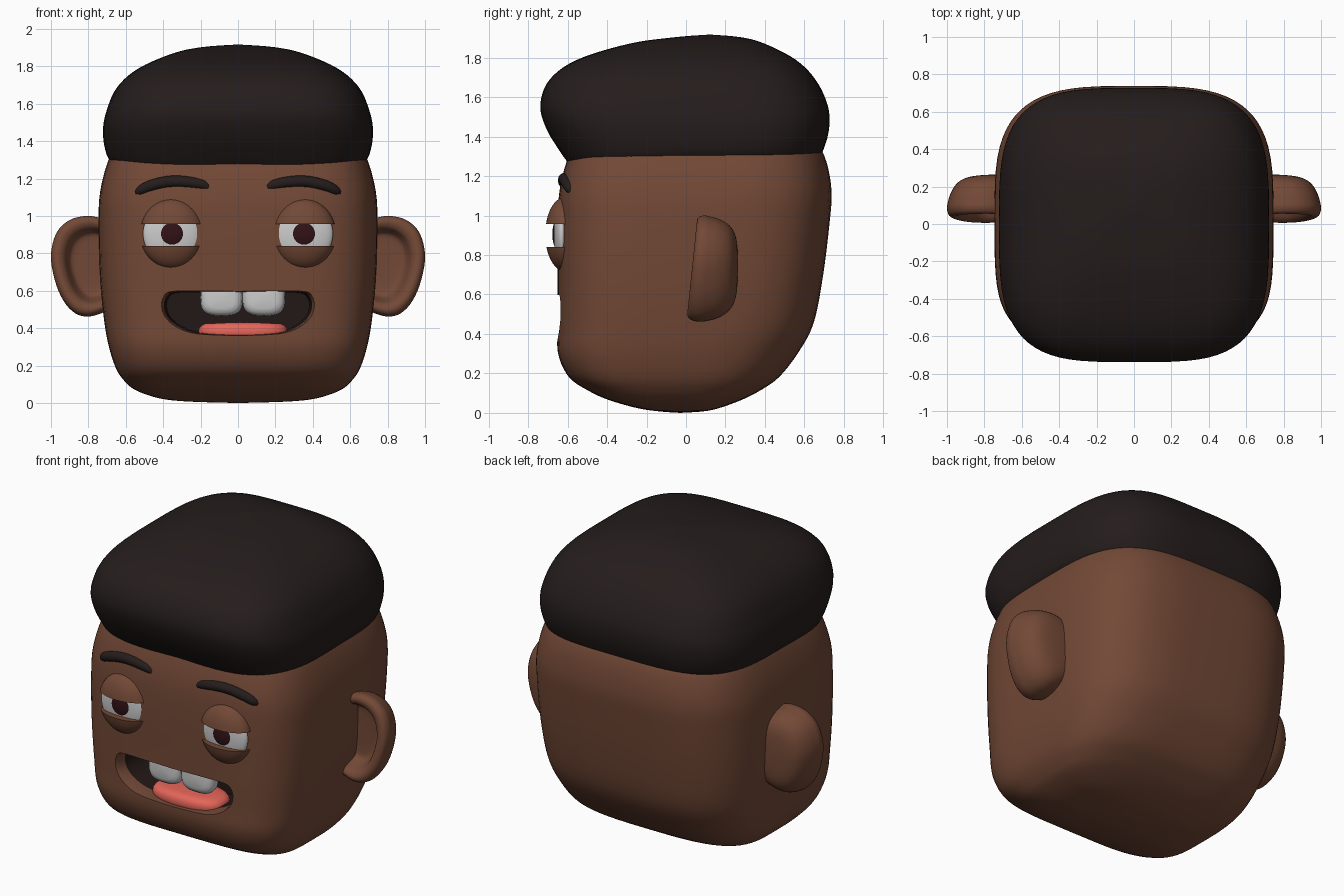
import bpy, bmesh, math
from mathutils import Vector, Matrix

if "Cube" in bpy.data.objects:
    bpy.data.objects.remove(bpy.data.objects["Cube"])


def material(name, *rgb):
    m = bpy.data.materials.new(name)
    m.diffuse_color = (*rgb, 1)
    m.use_nodes = True
    m.node_tree.nodes["Principled BSDF"].inputs["Base Color"].default_value = m.diffuse_color
    return m


SKIN = material("skin", .17, .066, .037)
HAIR = material("hair_dark", .018, .012, .0115)
DARK = material("mouth_dark", .016, .009, .008)
WHITE = material("off_white", .75, .75, .75)
IRIS = material("iris_brown", .03, .006, .008)
PINK = material("tongue_pink", .78, .13, .1)


def smooth(ob, angle=40):
    bpy.ops.object.select_all(action='DESELECT')
    ob.select_set(True)
    bpy.context.view_layer.objects.active = ob
    bpy.ops.object.shade_smooth_by_angle(angle=math.radians(angle))


def finish(name, bm, *mats):
    bmesh.ops.recalc_face_normals(bm, faces=bm.faces[:])
    me = bpy.data.meshes.new(name)
    bm.to_mesh(me)
    bm.free()
    for m in mats:
        me.materials.append(m)
    ob = bpy.data.objects.new(name, me)
    bpy.context.collection.objects.link(ob)
    smooth(ob)
    return ob


def spline(rows, steps=5):
    """Catmull-Rom through rows of numbers."""
    p = [rows[0]] + list(rows) + [rows[-1]]
    out = []
    for i in range(1, len(p) - 2):
        for k in range(steps):
            t = k / steps
            out.append(tuple(.5 * (2 * b + (c - a) * t + (2 * a - 5 * b + 4 * c - d) * t * t
                                   + (3 * b - a - 3 * c + d) * t ** 3)
                             for a, b, c, d in zip(*p[i - 1:i + 3])))
    return out + [tuple(rows[-1])]


def loft(rings):
    bm = bmesh.new()
    vs = [[bm.verts.new(c) for c in r] for r in rings]
    n = len(vs[0])
    for a, b in zip(vs, vs[1:]):
        for i in range(n):
            j = (i + 1) % n
            bm.faces.new((a[i], a[j], b[j], b[i]))
    bmesh.ops.remove_doubles(bm, verts=bm.verts[:], dist=1e-5)
    bmesh.ops.holes_fill(bm, edges=bm.edges[:], sides=0)
    return bm


def squircle(z, hx, yf, yb, nf, nb, seg=72):
    """Rounded-square ring with its own squareness at front and back."""
    pts = []
    for i in range(seg):
        a = 2 * math.pi * i / seg
        c, s = math.cos(a), math.sin(a)
        n = nf if s < 0 else nb
        pts.append(Vector((math.copysign(abs(c) ** (2 / n), c) * max(hx, 0),
                           (yf + yb) / 2 + math.copysign(abs(s) ** (2 / n), s) * (yb - yf) / 2, z)))
    return pts


def ellipsoid(name, loc, rad, mat, cut=None):
    """Ellipsoid, optionally cut flat at height cut[0], keeping side cut[1]."""
    bm = bmesh.new()
    bmesh.ops.create_uvsphere(bm, u_segments=40, v_segments=24, radius=1,
                              matrix=Matrix.Translation(loc) @ Matrix.Diagonal((*rad, 1)))
    if cut:
        bmesh.ops.bisect_plane(bm, geom=bm.verts[:] + bm.edges[:] + bm.faces[:],
                               plane_co=(0, 0, cut[0]), plane_no=(0, 0, -cut[1]), clear_outer=True)
        bmesh.ops.holes_fill(bm, edges=bm.edges[:], sides=0)
    return finish(name, bm, mat)


# Head: stacked rows of height, half width, front, back
HEAD = [(0, 0, -.03, -.03), (.008, .27, -.14, .09), (.025, .42, -.25, .17), (.065, .54, -.39, .28),
        (.11, .6, -.49, .37), (.18, .65, -.592, .47), (.3, .69, -.648, .565), (.45, .717, -.65, .645),
        (.68, .739, -.65, .692), (.95, .746, -.65, .726), (1.13, .737, -.64, .737),
        (1.3, .692, -.595, .702), (1.4, .63, -.53, .63), (1.5, .55, -.45, .55)]
head = finish("head", loft([squircle(*r, 4.2, 3.4) for r in spline(HEAD)]), SKIN, DARK)

# Mouth opening cut into the head, dark inside
half = spline([(0, .597), (.2, .6), (.36, .597), (.403, .57), (.415, .52), (.395, .46),
               (.33, .405), (.22, .37), (0, .36)], 4)
outline = half + [(-x, z) for x, z in half[-2:0:-1]]
bm = loft([[(x * s, y, .485 + (z - .485) * s) for x, z in outline]
           for y, s in ((-.76, 1.04), (-.65, 1), (-.62, .97), (-.56, .95), (-.36, .92))])
for f in bm.faces:
    f.material_index = int(f.calc_center_median().y > -.58)
cutter = finish("mouth_cutter", bm, SKIN, DARK)
cutter.hide_render = True
mod = head.modifiers.new("mouth", 'BOOLEAN')
mod.operation, mod.solver, mod.object = 'DIFFERENCE', 'EXACT', cutter
bpy.context.view_layer.objects.active = head
bpy.ops.object.modifier_apply(modifier=mod.name)
bpy.data.objects.remove(cutter)
smooth(head)

# Hair cap, hairline a little higher at the sides
CAP = [(1.238, .665, -.585, .665), (1.31, .703, -.635, .695), (1.45, .722, -.712, .726),
       (1.565, .702, -.738, .716), (1.69, .645, -.69, .655), (1.79, .53, -.55, .555),
       (1.87, .345, -.29, .4), (1.903, .19, -.06, .28), (1.917, 0, .12, .12)]
rings = [squircle(*r, 3.7, 3.5) for r in spline(CAP)]
for ring in rings:
    for v in ring:
        low = max(0, (1.4 - v.z) / .16)
        lift = min(max((v.y + .55) / .5, 0), 1) * .036
        v.z += low * max(lift, .02 * (1 - abs(v.x) / .5))
finish("hair", loft(rings), HAIR)

# Teeth: rounded pegs hanging from the upper lip
for i, x in enumerate((-.088, .138)):
    finish(f"tooth_{i + 1}", loft([
        [(x + p.x, y, .565 + p.y) for p in squircle(0, .114 * s, -.1 * s, .1 * s, 3, 3, 40)]
        for y, s in ((-.632, 0), (-.63, .6), (-.622, .83), (-.605, .96), (-.58, 1),
                     (-.55, .96), (-.53, .83), (-.52, 0))]), WHITE)

# Tongue
finish("tongue", loft([squircle(z, .24 * s, -.5 - .135 * s, -.5 + .13 * s, 2.6, 2.6, 48)
                       for z, s in ((.345, .9), (.36, .97), (.38, 1), (.4, .98), (.415, .93),
                                    (.425, .84), (.43, .6), (.432, 0))]), PINK).location.x = .027

# Ear outline in the front plane, and rows of scale and depth from bowl to back
EAR = spline([(.68, .97), (.74, .99), (.81, 1.0), (.9, .978), (.97, .91), (1.0, .79), (.98, .66),
              (.935, .55), (.87, .48), (.79, .463), (.68, .5)], 4)
DEPTH = spline([(0, .13), (.4, .13), (.6, .12), (.68, .08), (.75, .03), (.86, .008), (.96, .022),
                (1, .065), (.985, .11), (.93, .165), (.8, .22), (.6, .25), (.3, .262), (0, .264)], 4)

for side, s in (("right", -1), ("left", 1)):
    finish(f"{side}_ear", loft([[(s * (.72 + (x - .72) * k), y + .05 * (z - .48) * max(0, 1 - y / .13) / .52,
                                  .75 + (z - .75) * k) for x, z in EAR] for k, y in DEPTH]), SKIN)

    # Eye with pupil and heavy lids
    x = s * .353
    ellipsoid(f"{side}_eyeball", (x, -.63, .905), (.155, .04, .16), WHITE)
    ellipsoid(f"{side}_pupil", (x, -.655, .905), (.07, .022, .07), IRIS)
    ellipsoid(f"{side}_upper_lid", (x, -.615, .905), (.17, .098, .187), SKIN, (.957, 1))
    ellipsoid(f"{side}_lower_lid", (x, -.615, .905), (.17, .098, .187), SKIN, (.84, -1))

    # Eyebrow: tapered tube along the forehead
    path = spline([(.155, -.622, 1.15, .014), (.195, -.62, 1.168, .027), (.29, -.617, 1.183, .031),
                   (.38, -.612, 1.182, .031), (.47, -.6, 1.16, .03), (.52, -.585, 1.136, .026),
                   (.545, -.575, 1.12, .012)], 4)
    rings = []
    for i, (px, py, pz, r) in enumerate(path):
        a, b = path[max(i - 1, 0)], path[min(i + 1, len(path) - 1)]
        t = (Vector(b[:3]) - Vector(a[:3])).normalized()
        u = t.cross(Vector((0, 1, 0))).normalized()
        w = t.cross(u)
        ring = [Vector((px, py, pz)) + r * (u * math.cos(q) + w * math.sin(q))
                for q in (2 * math.pi * k / 16 for k in range(16))]
        rings.append([(s * v.x, v.y, v.z) for v in ring])
    finish(f"{side}_eyebrow", loft(rings), HAIR)
